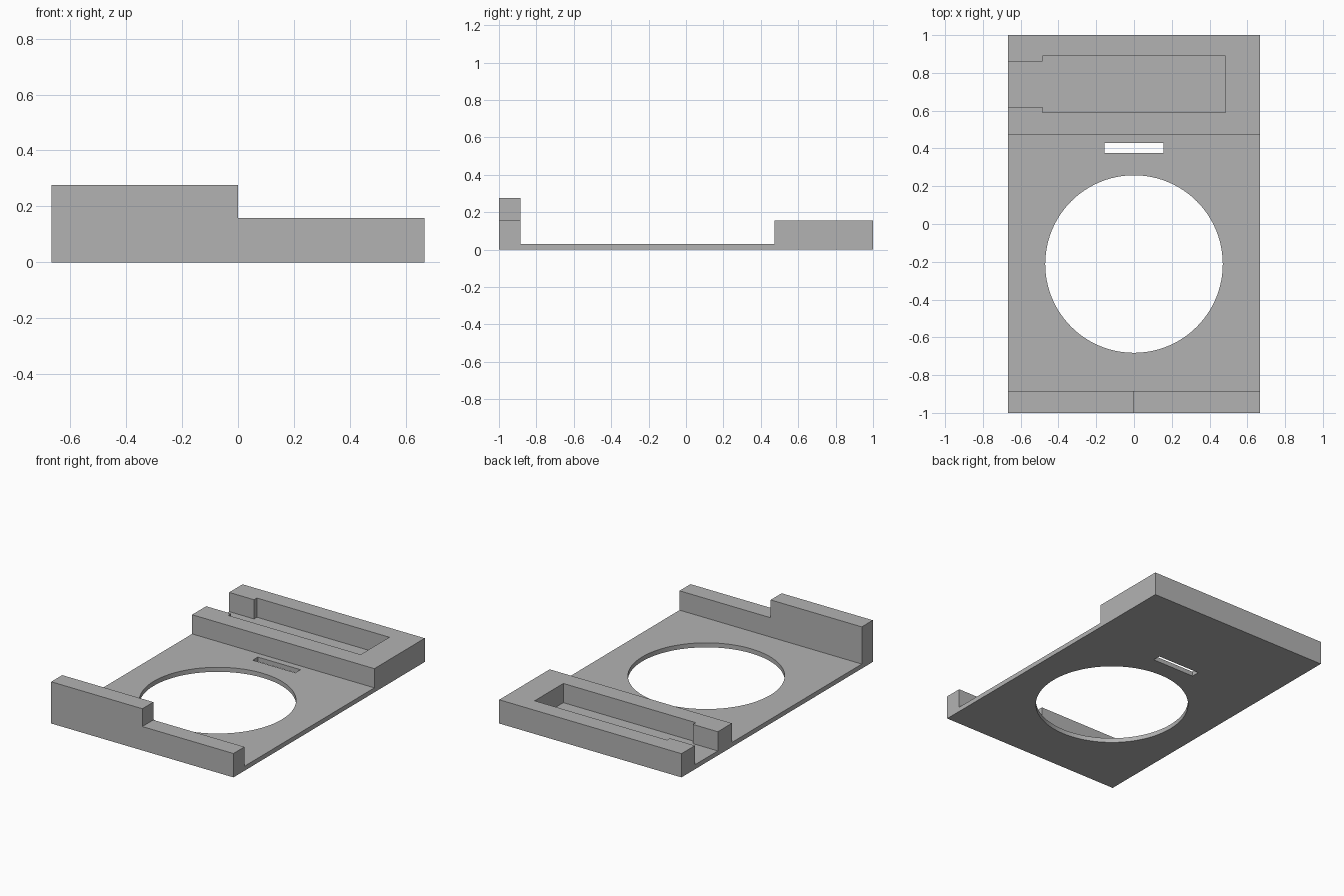
import bpy
import bmesh
import math
from mathutils import Matrix, Vector

old = bpy.data.objects.get("Cube")
if old:
    bpy.data.objects.remove(old, do_unlink=True)

HALF_W = 0.667
FLOOR = 0.03

grey = bpy.data.materials.new("plain_grey")
grey.use_nodes = True
colour = (0.45, 0.45, 0.45, 1)
grey.diffuse_color = colour
grey.node_tree.nodes["Principled BSDF"].inputs["Base Color"].default_value = colour


def finish(name, bm):
    """Turn a bmesh into a named grey object."""
    bmesh.ops.recalc_face_normals(bm, faces=bm.faces)
    mesh = bpy.data.meshes.new(name)
    bm.to_mesh(mesh)
    bm.free()
    mesh.materials.append(grey)
    obj = bpy.data.objects.new(name, mesh)
    bpy.context.collection.objects.link(obj)
    return obj


def extrude(name, points, direction):
    """Solid made by sweeping a closed outline along a direction."""
    bm = bmesh.new()
    face = bm.faces.new([bm.verts.new(p) for p in points])
    geom = bmesh.ops.extrude_face_region(bm, geom=[face])["geom"]
    verts = [v for v in geom if isinstance(v, bmesh.types.BMVert)]
    bmesh.ops.translate(bm, verts=verts, vec=Vector(direction))
    return finish(name, bm)


def cut(body, cutter):
    """Subtract a cutter from the body, then remove the cutter."""
    cutter.hide_render = True
    mod = body.modifiers.new(cutter.name, "BOOLEAN")
    mod.operation = "DIFFERENCE"
    mod.solver = "EXACT"
    mod.object = cutter
    bpy.context.view_layer.objects.active = body
    bpy.ops.object.modifier_apply(modifier=mod.name)
    bpy.data.objects.remove(cutter, do_unlink=True)


def box_cutter(name, x0, x1, y0, y1, z0, z1):
    outline = [(x0, y0, z0), (x1, y0, z0), (x1, y1, z0), (x0, y1, z0)]
    return extrude(name, outline, (0, 0, z1 - z0))


# Base plate with front wall and rear block, as one side profile
profile = [(-1, 0), (1, 0), (1, 0.157), (0.473, 0.157), (0.473, FLOOR),
           (-0.885, FLOOR), (-0.885, 0.276), (-1, 0.276)]
body = extrude("base_plate", [(-HALF_W, y, z) for y, z in profile],
               (2 * HALF_W, 0, 0))

# Lower left half of the front wall
cut(body, box_cutter("wall_step", 0, 1, -1.1, -0.8, 0.158, 0.5))

# Rear pocket with its narrower channel open at the right side
pocket = [(0.485, 0.59), (0.485, 0.89), (-0.485, 0.89), (-0.485, 0.86),
          (-0.8, 0.86), (-0.8, 0.62), (-0.485, 0.62), (-0.485, 0.59)]
cut(body, extrude("pocket", [(x, y, FLOOR) for x, y in pocket], (0, 0, 0.4)))

# Narrow slot through the plate
cut(body, box_cutter("slot", -0.156, 0.156, 0.376, 0.43, -0.1, 0.1))

# Large round opening
bm = bmesh.new()
bmesh.ops.create_cone(bm, cap_ends=True, segments=96, radius1=0.47, radius2=0.47,
                      depth=0.3, matrix=Matrix.Translation((0, -0.212, 0)))
cut(body, finish("round_opening", bm))

# Smooth the round rim, keep all other edges sharp
bpy.ops.object.select_all(action="DESELECT")
body.select_set(True)
bpy.context.view_layer.objects.active = body
bpy.ops.object.shade_smooth_by_angle(angle=math.radians(30))
